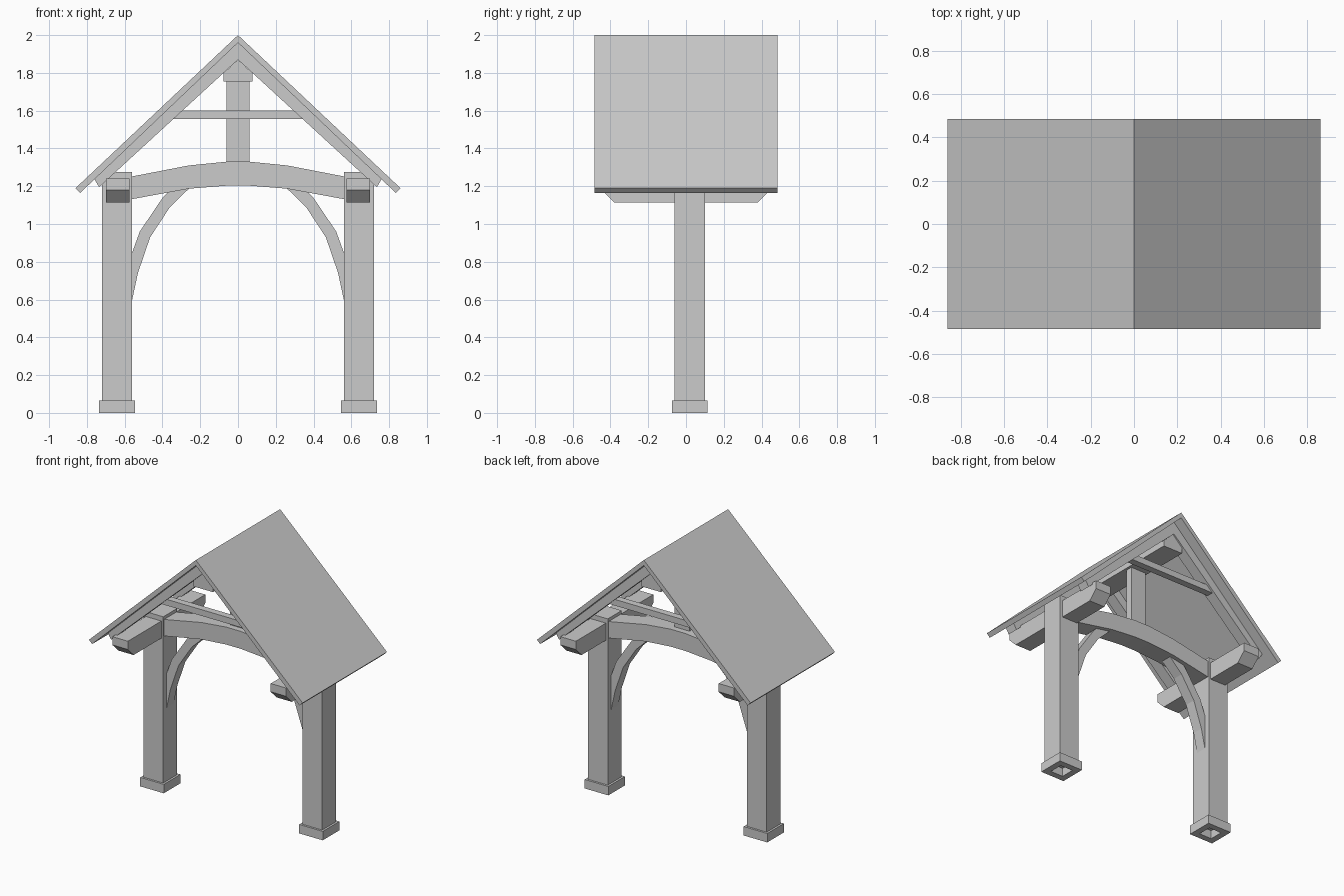
import bpy, bmesh
from mathutils import Vector

if "Cube" in bpy.data.objects:
    bpy.data.objects.remove(bpy.data.objects["Cube"])


def prism(name, profile, lo, hi, axis='y'):
    """Extrude a 2D profile: (x, z) along y, or (y, z) along x."""
    bm = bmesh.new()
    place = (lambda a, b: (a, lo, b)) if axis == 'y' else (lambda a, b: (lo, a, b))
    face = bm.faces.new([bm.verts.new(place(a, b)) for a, b in profile])
    ext = bmesh.ops.extrude_face_region(bm, geom=[face])
    move = Vector((0, hi - lo, 0)) if axis == 'y' else Vector((hi - lo, 0, 0))
    verts = [g for g in ext['geom'] if isinstance(g, bmesh.types.BMVert)]
    bmesh.ops.translate(bm, verts=verts, vec=move)
    bmesh.ops.recalc_face_normals(bm, faces=bm.faces)
    mesh = bpy.data.meshes.new(name)
    bm.to_mesh(mesh)
    bm.free()
    obj = bpy.data.objects.new(name, mesh)
    bpy.context.collection.objects.link(obj)
    return obj


def box(name, x0, x1, y0, y1, z0, z1):
    return prism(name, [(x0, z0), (x1, z0), (x1, z1), (x0, z1)], y0, y1)


def mirrored(half):
    """Complete a right-hand outline by reflecting it in x = 0."""
    return half + [(-x, z) for x, z in reversed(half) if x > 0]


def ring(name, cx, cy, outer, inner, height):
    """Square collar with an open centre."""
    bm = bmesh.new()
    corners = [(-1, -1), (1, -1), (1, 1), (-1, 1)]
    loops = [[bm.verts.new((cx + r * a, cy + r * b, z)) for a, b in corners]
             for r, z in ((outer, 0), (outer, height), (inner, height), (inner, 0))]
    for i in range(4):
        p, q = loops[i], loops[(i + 1) % 4]
        for j in range(4):
            k = (j + 1) % 4
            bm.faces.new((p[j], p[k], q[k], q[j]))
    bmesh.ops.recalc_face_normals(bm, faces=bm.faces)
    mesh = bpy.data.meshes.new(name)
    bm.to_mesh(mesh)
    bm.free()
    bpy.context.collection.objects.link(bpy.data.objects.new(name, mesh))


CY = 0.02  # centre line of the main frame

# Posts, footings, eave plates and curved braces on each side
brace = [(0.56, 0.60), (0.53, 0.74), (0.465, 0.93), (0.36, 1.09), (0.26, 1.187),
         (0.36, 1.18), (0.395, 1.145), (0.52, 0.96), (0.56, 0.85)]
plate = [(-0.38, 1.115), (0.38, 1.115), (0.445, 1.18), (0.445, 1.24),
         (-0.445, 1.24), (-0.445, 1.18)]
for side, s in (('left', -1), ('right', 1)):
    x0, x1 = sorted((s * 0.56, s * 0.72))
    box(f'{side}_post', x0, x1, CY - 0.08, CY + 0.08, 0.06, 1.275)
    ring(f'{side}_footing', s * 0.64, CY, 0.095, 0.05, 0.065)
    prism(f'{side}_eave_plate', plate, s * 0.575, s * 0.70, 'x')
    prism(f'{side}_brace', [(s * x, z) for x, z in brace], CY - 0.04, CY + 0.04)

# Arched tie beam
top = mirrored([(0.06, 1.33), (0.26, 1.31), (0.57, 1.25)])
bottom = mirrored([(0.06, 1.203), (0.26, 1.187), (0.57, 1.13)])
top.sort()
bottom.sort(reverse=True)
prism('tie_beam', top + bottom, CY - 0.07, CY + 0.07)

# King post and ridge beam
box('king_post', -0.06, 0.06, CY - 0.025, CY + 0.025, 1.32, 1.76)
prism('ridge_beam', [(-0.078, 1.755), (0.078, 1.755), (0.078, 1.797),
                     (0, 1.87), (-0.078, 1.797)], -0.40, 0.40)

# Gable rafters with collar ties
rafter = [(0, 1.96), (0.76, 1.237), (0.735, 1.195), (0, 1.87),
          (-0.735, 1.195), (-0.76, 1.237)]
for end, s in (('front', -1), ('back', 1)):
    y0, y1 = sorted((s * 0.33, s * 0.41))
    prism(f'{end}_rafters', rafter, y0, y1)
    y0, y1 = sorted((s * 0.345, s * 0.395))
    prism(f'{end}_collar_tie', [(-0.35, 1.555), (0.35, 1.555),
                                (0.31, 1.60), (-0.31, 1.60)], y0, y1)

# Roof deck
prism('roof', [(0, 2.0), (0.86, 1.19), (0.835, 1.165), (0, 1.96),
               (-0.835, 1.165), (-0.86, 1.19)], -0.485, 0.485)
